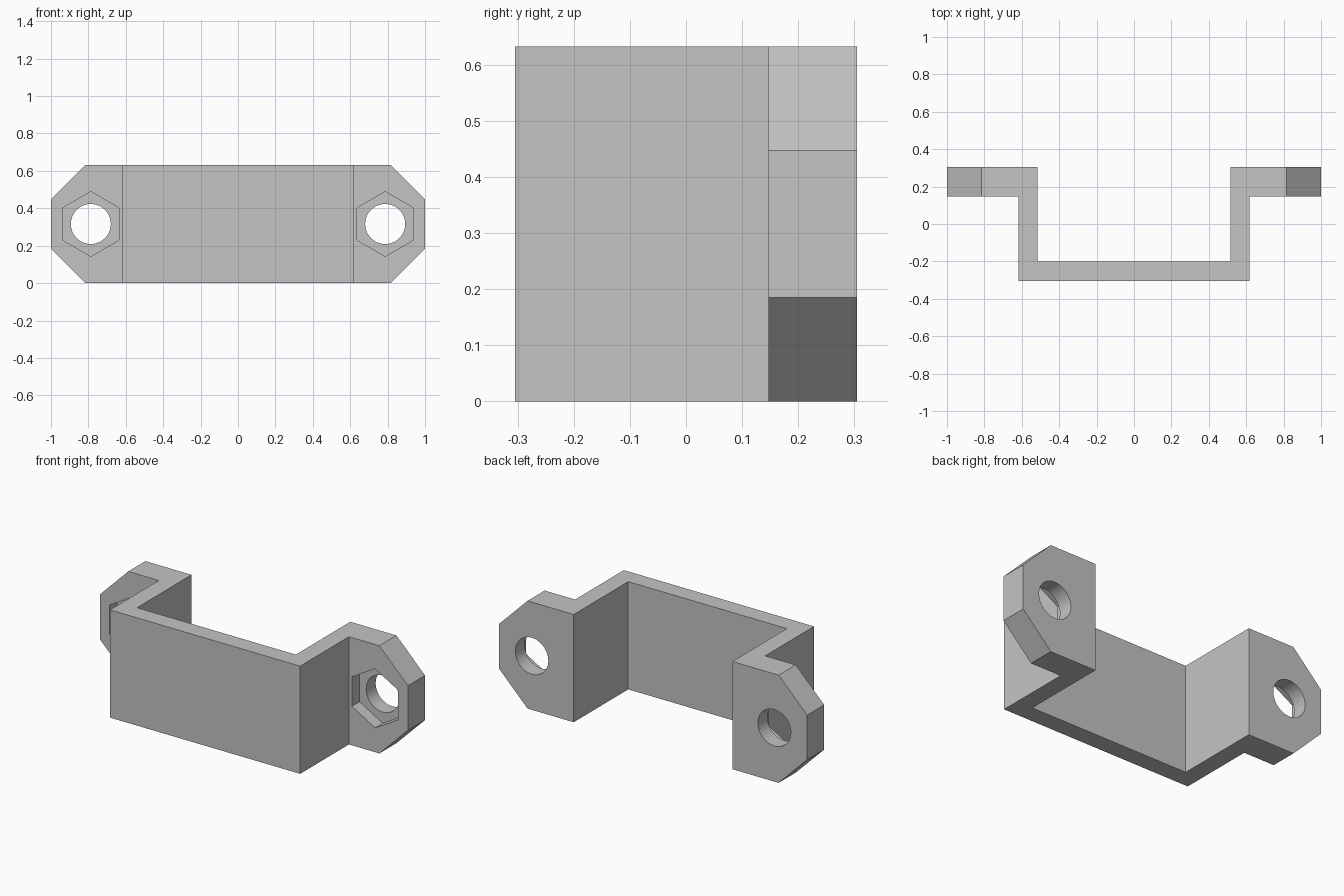
import bpy
import bmesh
import math
from mathutils import Matrix, Vector

if "Cube" in bpy.data.objects:
    bpy.data.objects.remove(bpy.data.objects["Cube"], do_unlink=True)

HEIGHT = 0.632
HALF_DEPTH = 0.305
FLANGE_FRONT = 0.147
HOLE_X = 0.787
POCKET_DEPTH = 0.07

grey = bpy.data.materials.new("plain grey")
grey.use_nodes = True
colour = (0.55, 0.55, 0.55, 1)
grey.diffuse_color = colour
grey.node_tree.nodes["Principled BSDF"].inputs["Base Color"].default_value = colour


def prism(name, points, direction):
    """Extrude a closed outline of 3D points along a direction."""
    bm = bmesh.new()
    face = bm.faces.new([bm.verts.new(p) for p in points])
    moved = bmesh.ops.extrude_face_region(bm, geom=[face])["geom"]
    bmesh.ops.translate(bm, vec=Vector(direction),
                        verts=[v for v in moved if isinstance(v, bmesh.types.BMVert)])
    bmesh.ops.recalc_face_normals(bm, faces=bm.faces)
    mesh = bpy.data.meshes.new(name)
    bm.to_mesh(mesh)
    bm.free()
    mesh.materials.append(grey)
    obj = bpy.data.objects.new(name, mesh)
    bpy.context.collection.objects.link(obj)
    return obj


def ring(x, y, radius, sides):
    """Outline in the xz plane with a corner pointing up."""
    return [(x + radius * math.sin(math.tau * i / sides), y,
             HEIGHT / 2 + radius * math.cos(math.tau * i / sides)) for i in range(sides)]


def cut(target, cutter, operation):
    cutter.hide_render = True
    mod = target.modifiers.new(cutter.name, "BOOLEAN")
    mod.operation = operation
    mod.solver = "EXACT"
    mod.object = cutter
    bpy.ops.object.select_all(action="DESELECT")
    target.select_set(True)
    bpy.context.view_layer.objects.active = target
    bpy.ops.object.modifier_apply(modifier=mod.name)
    bpy.data.objects.remove(cutter, do_unlink=True)


# Hat-shaped strip, extruded oversize and trimmed by the front outline
half = [(0.515, -0.2), (0.515, HALF_DEPTH), (1.1, HALF_DEPTH),
        (1.1, FLANGE_FRONT), (0.617, FLANGE_FRONT), (0.617, -HALF_DEPTH)]
profile = half + [(-x, y) for x, y in reversed(half)]
bracket = prism("mounting_bracket", [(x, y, -0.1) for x, y in profile], (0, 0, 0.9))

# Front outline with chamfered flange corners
side = [(0.815, 0), (1, 0.185), (1, HEIGHT - 0.185), (0.815, HEIGHT)]
outline = side + [(-x, z) for x, z in reversed(side)]
cut(bracket, prism("outline_cutter", [(x, -0.5, z) for x, z in outline], (0, 1, 0)), "INTERSECT")

# Hexagonal nut pockets and round bolt holes
for s in (-1, 1):
    cut(bracket, prism("pocket_cutter", ring(s * HOLE_X, FLANGE_FRONT - 0.1, 0.173, 6),
                       (0, 0.1 + POCKET_DEPTH, 0)), "DIFFERENCE")
    cut(bracket, prism("hole_cutter", ring(s * HOLE_X, 0, 0.107, 48), (0, 0.5, 0)), "DIFFERENCE")

bpy.ops.object.shade_smooth_by_angle(angle=math.radians(30))
